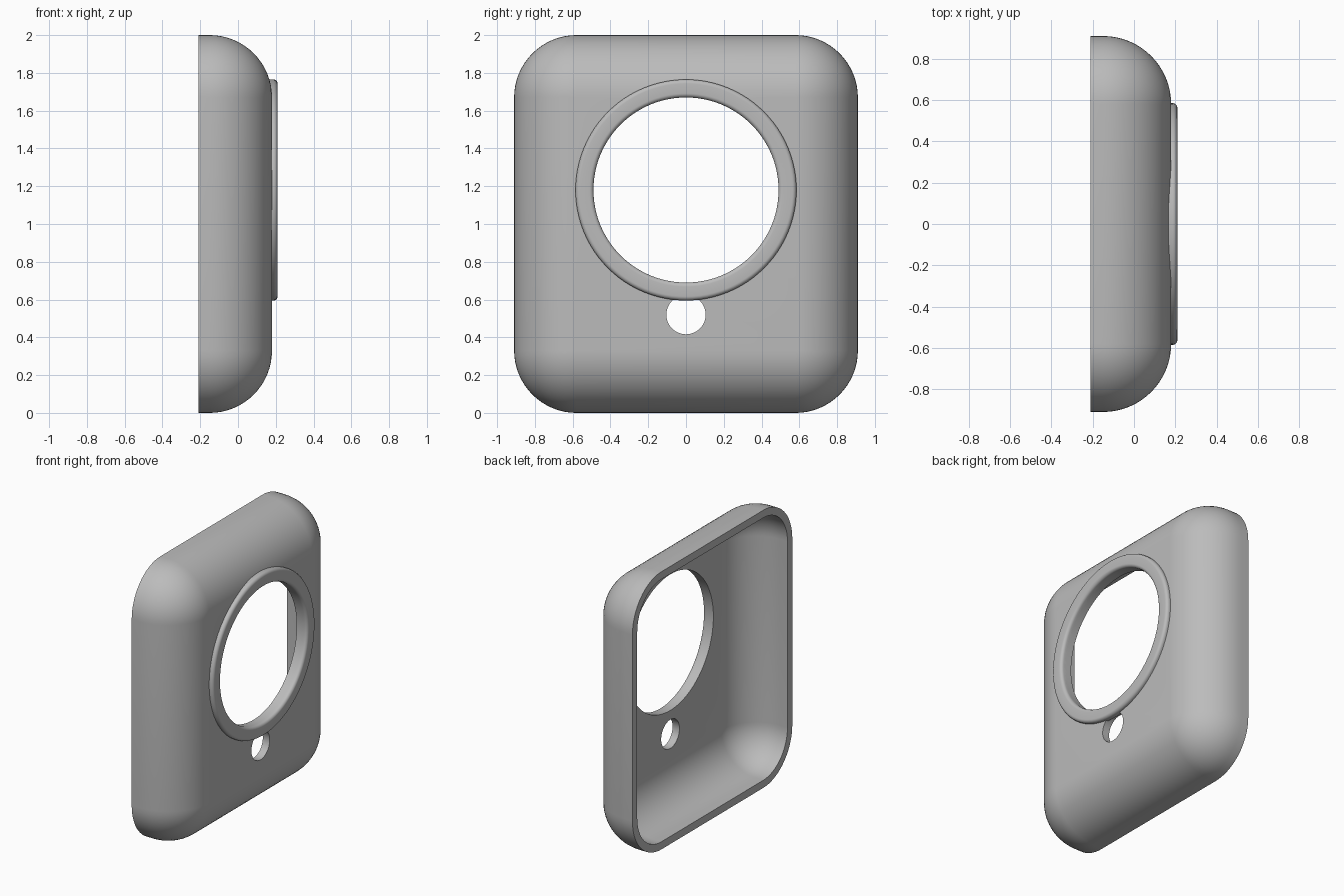
import bpy, bmesh
from math import sin, cos, pi, radians

if "Cube" in bpy.data.objects:
    bpy.data.objects.remove(bpy.data.objects["Cube"])

GREY = (0.5, 0.5, 0.5, 1)
grey = bpy.data.materials.new("plain grey")
grey.use_nodes = True
grey.diffuse_color = GREY
grey.node_tree.nodes["Principled BSDF"].inputs["Base Color"].default_value = GREY

BACK, FACE = -0.21, 0.18      # open rim and flat face along x
RADIUS, WALL = 0.33, 0.055    # outer edge radius and shell thickness
HALF_Y, HALF_Z = 0.58, 0.67   # centres of the rounded corners
HOLE_Z, HOLE_R = 1.18, 0.49
STEPS = 16


def make_object(name, bm):
    bmesh.ops.remove_doubles(bm, verts=bm.verts, dist=0.0001)
    bmesh.ops.recalc_face_normals(bm, faces=bm.faces)
    mesh = bpy.data.meshes.new(name)
    bm.to_mesh(mesh)
    bm.free()
    mesh.materials.append(grey)
    obj = bpy.data.objects.new(name, mesh)
    bpy.context.collection.objects.link(obj)
    return obj


def activate(obj):
    bpy.ops.object.select_all(action="DESELECT")
    obj.select_set(True)
    bpy.context.view_layer.objects.active = obj


def bridge(bm, a, b):
    for i in range(len(a)):
        j = (i + 1) % len(a)
        bm.faces.new((a[i], a[j], b[j], b[i]))


def rounded_ring(bm, x, r):
    """Rounded rectangle across y and z with corner radius r."""
    ring = []
    for k, (sy, sz) in enumerate(((1, 1), (-1, 1), (-1, -1), (1, -1))):
        for i in range(STEPS + 1):
            a = (k + i / STEPS) * pi / 2
            ring.append(bm.verts.new((x, sy * HALF_Y + r * cos(a),
                                      1 + sz * HALF_Z + r * sin(a))))
    return ring


def skin(bm, r):
    """One shell surface, from the open rim round to the flat face."""
    centre = FACE - RADIUS
    rings = [rounded_ring(bm, BACK, r)]
    for i in range(STEPS + 1):
        t = i / STEPS * pi / 2
        rings.append(rounded_ring(bm, centre + r * sin(t), r * cos(t)))
    for a, b in zip(rings, rings[1:]):
        bridge(bm, a, b)
    corners = [rings[-1][k * (STEPS + 1)] for k in range(4)]
    bm.faces.new(corners)
    return rings[0]


def lathe(name, profile, z, closed, sides):
    """Turn a profile of (radius, x) points about an axis along x."""
    bm = bmesh.new()
    rings = [[bm.verts.new((x, r * cos(2 * pi * i / sides),
                            z + r * sin(2 * pi * i / sides)))
              for i in range(sides)] for r, x in profile]
    for a, b in zip(rings, rings[1:]):
        bridge(bm, a, b)
    if closed:
        bridge(bm, rings[-1], rings[0])
    else:
        bm.faces.new(rings[0])
        bm.faces.new(rings[-1])
    return make_object(name, bm)


# Hollow body with rounded edges and an open back
bm = bmesh.new()
bridge(bm, skin(bm, RADIUS), skin(bm, RADIUS - WALL))
shell = make_object("shell", bm)

# Round openings through the face
for name, r, z, sides in (("large_hole_cutter", HOLE_R, HOLE_Z, 96),
                          ("small_hole_cutter", 0.104, 0.52, 48)):
    cutter = lathe(name, [(r, 0), (r, 0.4)], z, False, sides)
    cutter.hide_render = True
    cut = shell.modifiers.new(name, "BOOLEAN")
    cut.operation = "DIFFERENCE"
    cut.solver = "EXACT"
    cut.object = cutter
    activate(shell)
    bpy.ops.object.modifier_apply(modifier=cut.name)
    bpy.data.objects.remove(cutter)

# Raised collar with rounded lips round the large opening
OUTER, TOP, BASE, LIP = 0.585, 0.21, 0.165, 0.022
profile = [(HOLE_R, BASE), (OUTER, BASE)]
for cr, start in ((OUTER - LIP, 0), (HOLE_R + LIP, pi / 2)):
    for i in range(7):
        a = start + i / 6 * pi / 2
        profile.append((cr + LIP * cos(a), TOP - LIP + LIP * sin(a)))
collar = lathe("collar_ring", profile, HOLE_Z, True, 96)

for obj in (shell, collar):
    activate(obj)
    bpy.ops.object.shade_smooth_by_angle(angle=radians(30))
